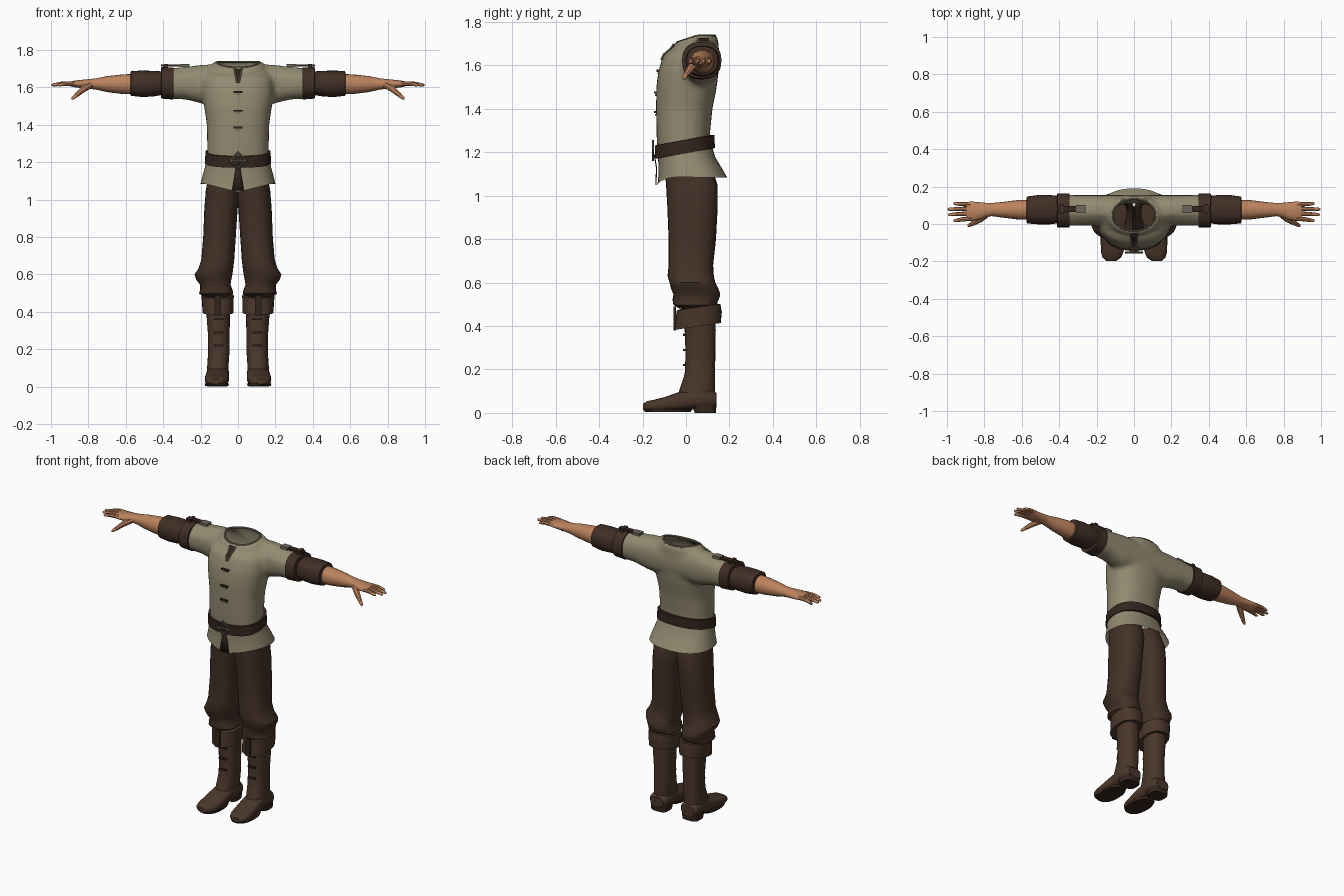
import bpy, bmesh, math
from mathutils import Vector, Matrix
from mathutils.bvhtree import BVHTree

if "Cube" in bpy.data.objects:
    bpy.data.objects.remove(bpy.data.objects["Cube"])


def material(name, rgb):
    m = bpy.data.materials.new(name)
    m.diffuse_color = (*rgb, 1)
    m.use_nodes = True
    m.node_tree.nodes["Principled BSDF"].inputs["Base Color"].default_value = m.diffuse_color
    return m


SHIRT = material("linen", (0.29, 0.255, 0.165))
TRIM = material("linen_trim", (0.20, 0.17, 0.11))
PANTS = material("trouser_brown", (0.056, 0.031, 0.020))
BOOT = material("boot_leather", (0.068, 0.037, 0.023))
CUFF = material("cuff_leather", (0.052, 0.028, 0.019))
BELT = material("dark_leather", (0.034, 0.018, 0.013))
SKIN = material("skin", (0.50, 0.225, 0.11))
METAL = material("dull_metal", (0.15, 0.135, 0.11))


def finish(name, bm, mat, mirror=False):
    bmesh.ops.recalc_face_normals(bm, faces=bm.faces[:])
    me = bpy.data.meshes.new(name)
    bm.to_mesh(me)
    bm.free()
    ob = bpy.data.objects.new(name, me)
    bpy.context.collection.objects.link(ob)
    me.materials.append(mat)
    if mirror:
        ob.modifiers.new("Mirror", 'MIRROR')
    return ob


def ring(axis, t, a0, a1, b0, b1, n=28, p=2.35):
    """Rounded cross-section at position t along an axis."""
    pts = []
    for i in range(n):
        w = 2 * math.pi * i / n
        c, s = math.cos(w), math.sin(w)
        u = (a0 + a1) / 2 + (a1 - a0) / 2 * math.copysign(abs(c) ** (2 / p), c)
        v = (b0 + b1) / 2 + (b1 - b0) / 2 * math.copysign(abs(s) ** (2 / p), s)
        pts.append(Vector({'x': (t, u, v), 'y': (u, t, v), 'z': (u, v, t)}[axis]))
    return pts


def add_loft(bm, axis, rows, caps=True, warp=None, **kw):
    loops = []
    for r in rows:
        pts = ring(axis, *r, **kw)
        loops.append([bm.verts.new(warp(q) if warp else q) for q in pts])
    for a, b in zip(loops, loops[1:]):
        for i in range(len(a)):
            j = (i + 1) % len(a)
            bm.faces.new((a[i], a[j], b[j], b[i]))
    if caps:
        bm.faces.new(loops[0])
        bm.faces.new(loops[-1])


def loft(name, axis, rows, mat, caps=True, mirror=False, warp=None, **kw):
    bm = bmesh.new()
    add_loft(bm, axis, rows, caps, warp, **kw)
    return finish(name, bm, mat, mirror)


def box(name, centre, size, mat, mirror=False, rot=0):
    bm = bmesh.new()
    m = Matrix.Translation(centre) @ Matrix.Rotation(rot, 4, 'X') @ Matrix.Diagonal((*size, 1))
    bmesh.ops.create_cube(bm, size=1, matrix=m)
    return finish(name, bm, mat, mirror)


def tube(name, pts, radii, mat, cyclic=False, mirror=False):
    cu = bpy.data.curves.new(name, 'CURVE')
    cu.dimensions, cu.bevel_depth, cu.bevel_resolution, cu.use_fill_caps = '3D', 1, 2, True
    sp = cu.splines.new('POLY')
    sp.points.add(len(pts) - 1)
    for q, c, r in zip(sp.points, pts, radii):
        q.co, q.radius = (*c, 1), r
    sp.use_cyclic_u = cyclic
    ob = bpy.data.objects.new(name, cu)
    bpy.context.collection.objects.link(ob)
    cu.materials.append(mat)
    to_mesh(ob)
    if mirror:
        ob.modifiers.new("Mirror", 'MIRROR')
    return ob


def to_mesh(ob):
    bpy.ops.object.select_all(action='DESELECT')
    ob.select_set(True)
    bpy.context.view_layer.objects.active = ob
    bpy.ops.object.convert(target='MESH')


def strip(name, rows, mat):
    """Thin upright plate from (z, half width, y) rows."""
    bm = bmesh.new()
    vs = [(bm.verts.new((-w, y, z)), bm.verts.new((w, y, z))) for z, w, y in rows]
    for a, b in zip(vs, vs[1:]):
        bm.faces.new((a[0], a[1], b[1], b[0]))
    ob = finish(name, bm, mat)
    mod = ob.modifiers.new("Thickness", 'SOLIDIFY')
    mod.thickness, mod.offset = 0.005, 0


# Shirt: torso and sleeves fused into one smooth surface
bm = bmesh.new()
add_loft(bm, 'z', [(1.18, -.167, .167, -.13, .12), (1.28, -.165, .165, -.136, .11),
                   (1.40, -.167, .167, -.138, .122), (1.50, -.182, .182, -.137, .142),
                   (1.57, -.192, .192, -.128, .15), (1.63, -.19, .19, -.11, .152),
                   (1.68, -.172, .172, -.083, .152), (1.71, -.15, .15, -.06, .149),
                   (1.74, -.125, .125, -.048, .142)])
add_loft(bm, 'x', [(s * x, y0, y1, z0, z1) for s, x, y0, y1, z0, z1 in (
    (-1, .38, -.01, .155, 1.54, 1.70), (-1, .28, -.008, .155, 1.535, 1.71),
    (-1, .18, -.01, .155, 1.51, 1.722), (1, .18, -.01, .155, 1.51, 1.722),
    (1, .28, -.008, .155, 1.535, 1.71), (1, .38, -.01, .155, 1.54, 1.70))])
shirt = finish("shirt", bm, SHIRT)
rm = shirt.modifiers.new("Remesh", 'REMESH')
rm.mode, rm.voxel_size = 'VOXEL', 0.012
sm = shirt.modifiers.new("Smooth", 'SMOOTH')
sm.factor, sm.iterations = 0.5, 8
to_mesh(shirt)

# Open the neck and waist, and lower the collar at the front
NX, NY, NC = .113, .086, .048


def collar_z(y):
    return 1.735 - .03 * min(1, max(0, (.05 - y) / .09))


bm = bmesh.new()
bm.from_mesh(shirt.data)
bmesh.ops.delete(bm, geom=[v for v in bm.verts if v.co.z > 1.62 and
                           (v.co.x / NX) ** 2 + ((v.co.y - NC) / NY) ** 2 < 1], context='VERTS')
bmesh.ops.delete(bm, geom=[f for f in bm.faces if f.normal.z < -.8 and
                           f.calc_center_median().z < 1.2], context='FACES')
for v in bm.verts:
    if v.co.z > 1.65:
        if v.is_boundary:
            w = math.atan2((v.co.y - NC) / NY, v.co.x / NX)
            v.co = (NX * math.cos(w), NC + NY * math.sin(w), 1.735)
        v.co.z -= (1.735 - collar_z(v.co.y)) * min(1, (v.co.z - 1.65) / .06)
tree = BVHTree.FromBMesh(bm)
bm.to_mesh(shirt.data)
bm.free()


def front_y(x, z):
    hit = tree.ray_cast(Vector((x, -1, z)), Vector((0, 1, 0)))[0]
    return hit.y if hit else -.05


# Collar edge, neck slit and its piping
loop = [(NX * math.cos(w), NC + NY * math.sin(w), collar_z(NC + NY * math.sin(w)))
        for w in (2 * math.pi * i / 40 for i in range(40))]
tube("collar_edge", loop, [.006] * 40, TRIM, cyclic=True)
slit = [(z, w, front_y(0, z) - .002) for z, w in
        ((1.625, .004), (1.65, .010), (1.675, .015), (1.698, .019))]
strip("neck_slit", slit, BELT)
tube("slit_piping", [(w, y - .002, z) for z, w, y in slit], [.005] * 4, TRIM, mirror=True)

# Chest toggles
for z in (1.575, 1.475, 1.385):
    y = front_y(0, z)
    box("toggle", (0, y - .004, z), (.05, .012, .010), BELT)
    box("toggle_loop", (0, y - .002, z - .012), (.032, .008, .008), TRIM)


# Shirt skirt with a shaped hem
def hem(q):
    f = max(0, min(1, (1.22 - q.z) / .14))
    edge = 1.04 + .045 * min(1, abs(q.x) / .18) if q.y < .03 else 1.083
    return Vector((q.x, q.y, 1.22 + (edge - 1.22) * f))


loft("shirt_skirt", 'z', [(1.22, -.168, .168, -.13, .122), (1.175, -.176, .176, -.128, .135),
                          (1.13, -.188, .188, -.126, .162), (1.08, -.2, .2, -.132, .19)],
     SHIRT, caps=False, warp=hem, n=48)
strip("belt_tail", [(1.19, .010, -.146), (1.13, .018, -.136), (1.05, .032, -.138)], BELT)


# Belt, higher at the back
def tilt(q):
    return q + Vector((0, 0, .18 * (q.y + .135)))


loft("belt", 'z', [(1.17, -.16, .16, -.12, .115), (1.172, -.177, .177, -.143, .133),
                   (1.232, -.174, .174, -.143, .131), (1.234, -.158, .158, -.12, .11)],
     BELT, caps=False, warp=tilt, n=40)
bpy.ops.mesh.primitive_torus_add(major_segments=4, minor_segments=6, major_radius=.044,
                                 minor_radius=.006, location=(0, -.152, 1.208),
                                 rotation=(math.pi / 2, 0, 0))
buckle = bpy.context.object
buckle.name = "buckle"
buckle.data.materials.append(METAL)
box("buckle_prong", (0, -.152, 1.208), (.075, .007, .008), METAL)

# Trousers, bunched at the knee
loft("trouser_leg", 'z', [
    (1.14, -.01, .155, -.10, .115), (1.05, -.01, .172, -.092, .145), (.95, .002, .18, -.086, .146),
    (.80, .012, .186, -.08, .138), (.68, .02, .196, -.08, .125), (.63, .026, .212, -.085, .128),
    (.60, .03, .232, -.076, .135), (.57, .036, .222, -.068, .150), (.545, .04, .203, -.058, .158),
    (.52, .03, .202, -.062, .150), (.497, .025, .208, -.058, .138), (.48, .05, .18, -.03, .12)],
     PANTS, caps=False, mirror=True)

# Boots
loft("boot_shaft", 'z', [
    (.46, .045, .175, -.01, .135), (.38, .043, .168, -.006, .137), (.27, .045, .160, -.002, .135),
    (.18, .046, .160, -.006, .134), (.12, .05, .164, -.025, .134), (.05, .052, .168, -.05, .13)],
     BOOT, mirror=True)
loft("boot_cuff", 'z', [
    (.395, .05, .165, -.0, .135), (.39, .024, .19, -.052, .16), (.44, .024, .192, -.048, .165),
    (.478, .022, .196, -.042, .158), (.483, .04, .18, -.02, .135)], BOOT, mirror=True,
     warp=lambda q: q + Vector((0, 0, .15 * q.y)))
loft("boot_foot", 'y', [
    (.140, .065, .155, .03, .09), (.125, .052, .167, .02, .105), (.06, .048, .168, .018, .115),
    (0, .048, .170, .014, .105), (-.05, .047, .175, .008, .09), (-.10, .049, .178, .006, .072),
    (-.15, .056, .177, .006, .06), (-.18, .07, .168, .008, .054), (-.197, .095, .148, .014, .042)],
     BOOT, mirror=True, p=2.7)
loft("boot_sole", 'z', [(.004, .051, .176, -.19, .02), (.018, .048, .179, -.195, .03)],
     BELT, mirror=True)
loft("boot_heel", 'z', [(0, .056, .165, .04, .138), (.04, .052, .168, .03, .14)],
     BELT, mirror=True, p=3.5)
box("cuff_tab", (.108, -.052, .435), (.034, .012, .11), BELT, mirror=True)
for z in (.22, .29, .36):
    box("boot_lace", (.103, -.006, z), (.05, .014, .010), BELT, mirror=True)

# Sleeve bands and leather cuffs
loft("sleeve_band", 'x', [(.343, .01, .14, 1.56, 1.69), (.345, -.018, .163, 1.535, 1.707),
                          (.41, -.018, .163, 1.54, 1.708), (.413, .01, .14, 1.57, 1.68)],
     CUFF, mirror=True)
loft("forearm_cuff", 'x', [(.40, .005, .15, 1.56, 1.685), (.45, -.002, .155, 1.552, 1.688),
                           (.51, -.002, .155, 1.548, 1.69), (.572, .003, .147, 1.555, 1.687),
                           (.576, .02, .13, 1.565, 1.672)], CUFF, mirror=True)

# Shoulder straps with small buckles
box("shoulder_strap", (.345, .08, 1.717), (.135, .032, .012), BELT, mirror=True)
box("strap_loop", (.385, .08, 1.715), (.02, .052, .022), CUFF, mirror=True)
box("strap_plate", (.285, .08, 1.717), (.05, .042, .016), METAL, mirror=True)

# Forearms and hands
loft("forearm", 'x', [
    (.55, .022, .13, 1.562, 1.672), (.62, .024, .128, 1.565, 1.669), (.70, .034, .118, 1.575, 1.660),
    (.76, .042, .112, 1.588, 1.648), (.79, .038, .113, 1.592, 1.645), (.83, .022, .117, 1.595, 1.641),
    (.87, .016, .12, 1.600, 1.637), (.895, .022, .118, 1.606, 1.632)], SKIN, mirror=True, p=2.1, n=20)
for y0, y1, end in ((.030, .018, .965), (.056, .050, .993), (.081, .079, .997), (.105, .109, .965)):
    mid = (.88 + end) / 2
    tube("finger", [(.87, y0, 1.620), (mid, (y0 + y1) / 2, 1.620), (end - .008, y1, 1.613),
                    (end, y1, 1.612)], [.0125, .0115, .0085, .004], SKIN, mirror=True)
tube("thumb", [(.79, .05, 1.612), (.825, .025, 1.592), (.86, .004, 1.562), (.883, -.008, 1.542),
               (.888, -.011, 1.537)], [.018, .018, .013, .009, .004], SKIN, mirror=True)

# Smooth shading with crisp edges
bpy.ops.object.select_all(action='DESELECT')
for ob in bpy.context.scene.objects:
    ob.select_set(ob.type == 'MESH')
bpy.context.view_layer.objects.active = shirt
bpy.ops.object.shade_smooth_by_angle(angle=math.radians(42))
